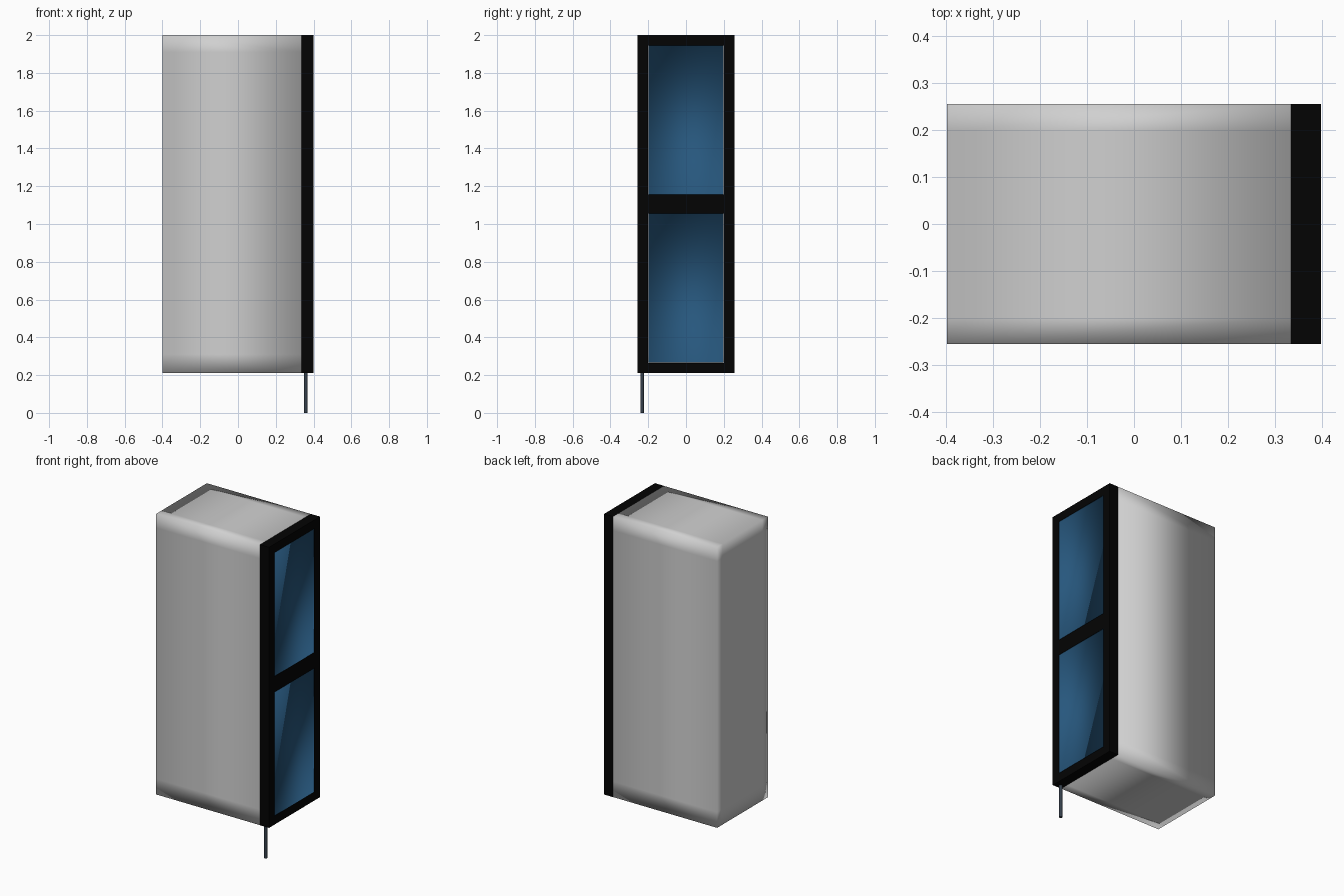
import bpy
import bmesh
import math
from mathutils import Vector

cube = bpy.data.objects.get("Cube")
if cube:
    bpy.data.objects.remove(cube, do_unlink=True)


def material(name, rgb):
    mat = bpy.data.materials.new(name)
    mat.use_nodes = True
    mat.diffuse_color = (*rgb, 1)
    bsdf = mat.node_tree.nodes["Principled BSDF"]
    bsdf.inputs["Base Color"].default_value = (*rgb, 1)
    return mat


GREY = material("light grey", (0.63, 0.63, 0.63))
BLACK = material("frame black", (0.001, 0.001, 0.001))
BLUE = material("glass blue", (0.02, 0.095, 0.205))
STEEL = material("dark steel", (0.035, 0.05, 0.07))


def finish(name, bm, mat, smooth=False):
    for face in bm.faces:
        face.smooth = smooth
    mesh = bpy.data.meshes.new(name)
    bm.to_mesh(mesh)
    bm.free()
    mesh.materials.append(mat)
    obj = bpy.data.objects.new(name, mesh)
    bpy.context.collection.objects.link(obj)
    return obj


def box_mesh(low, high):
    bm = bmesh.new()
    bmesh.ops.create_cube(bm, size=1)
    low, high = Vector(low), Vector(high)
    bmesh.ops.scale(bm, vec=high - low, verts=bm.verts)
    bmesh.ops.translate(bm, vec=(low + high) / 2, verts=bm.verts)
    bm.normal_update()
    return bm


BOTTOM, TOP = 0.21, 2.0
BACK, FRONT, OUT = -0.3985, 0.335, 0.3985
HALF, EDGE, OPEN = 0.2555, 0.2565, 0.2

# Housing: box with loops near its long edges, shaded fully smooth
bm = box_mesh((BACK, -HALF, BOTTOM), (FRONT, HALF, TOP))
loops = [((0, y, 0), (0, 1, 0)) for y in (-OPEN, OPEN)]
loops += [((0, 0, z), (0, 0, 1)) for z in (BOTTOM + 0.1, TOP - 0.09)]
for point, normal in loops:
    bmesh.ops.bisect_plane(bm, geom=bm.verts[:] + bm.edges[:] + bm.faces[:],
                           plane_co=point, plane_no=normal)
finish("housing", bm, GREY, smooth=True)

# Frame: two stiles and three rails
for side, y0, y1 in (("right", -EDGE, -OPEN), ("left", OPEN, EDGE)):
    finish("frame_stile_" + side, box_mesh((FRONT, y0, BOTTOM), (OUT, y1, TOP)), BLACK)
for name, z0, z1 in (("bottom", BOTTOM, 0.265), ("middle", 1.055, 1.155), ("top", 1.945, TOP)):
    finish("frame_rail_" + name, box_mesh((FRONT, -OPEN, z0), (OUT, OPEN, z1)), BLACK)

# Panes: very shallow open trays with softly blended corners
GAP = 0.0005
for name, z0, z1 in (("lower", 0.265, 1.055), ("upper", 1.155, 1.945)):
    bm = box_mesh((OUT - 0.008, GAP - OPEN, z0 + GAP), (OUT - GAP, OPEN - GAP, z1 - GAP))
    bmesh.ops.delete(bm, geom=[f for f in bm.faces if f.normal.x > 0.5], context="FACES")
    bmesh.ops.reverse_faces(bm, faces=bm.faces)
    finish("pane_" + name, bm, BLUE, smooth=True)

# Thin pin below the frame
bm = bmesh.new()
bmesh.ops.create_cone(bm, cap_ends=True, segments=12, radius1=0.01, radius2=0.01, depth=0.22)
bmesh.ops.translate(bm, vec=(0.359, -0.232, 0.11), verts=bm.verts)
pin = finish("pin", bm, STEEL)
bpy.ops.object.select_all(action="DESELECT")
pin.select_set(True)
bpy.context.view_layer.objects.active = pin
bpy.ops.object.shade_smooth_by_angle(angle=math.radians(40))
